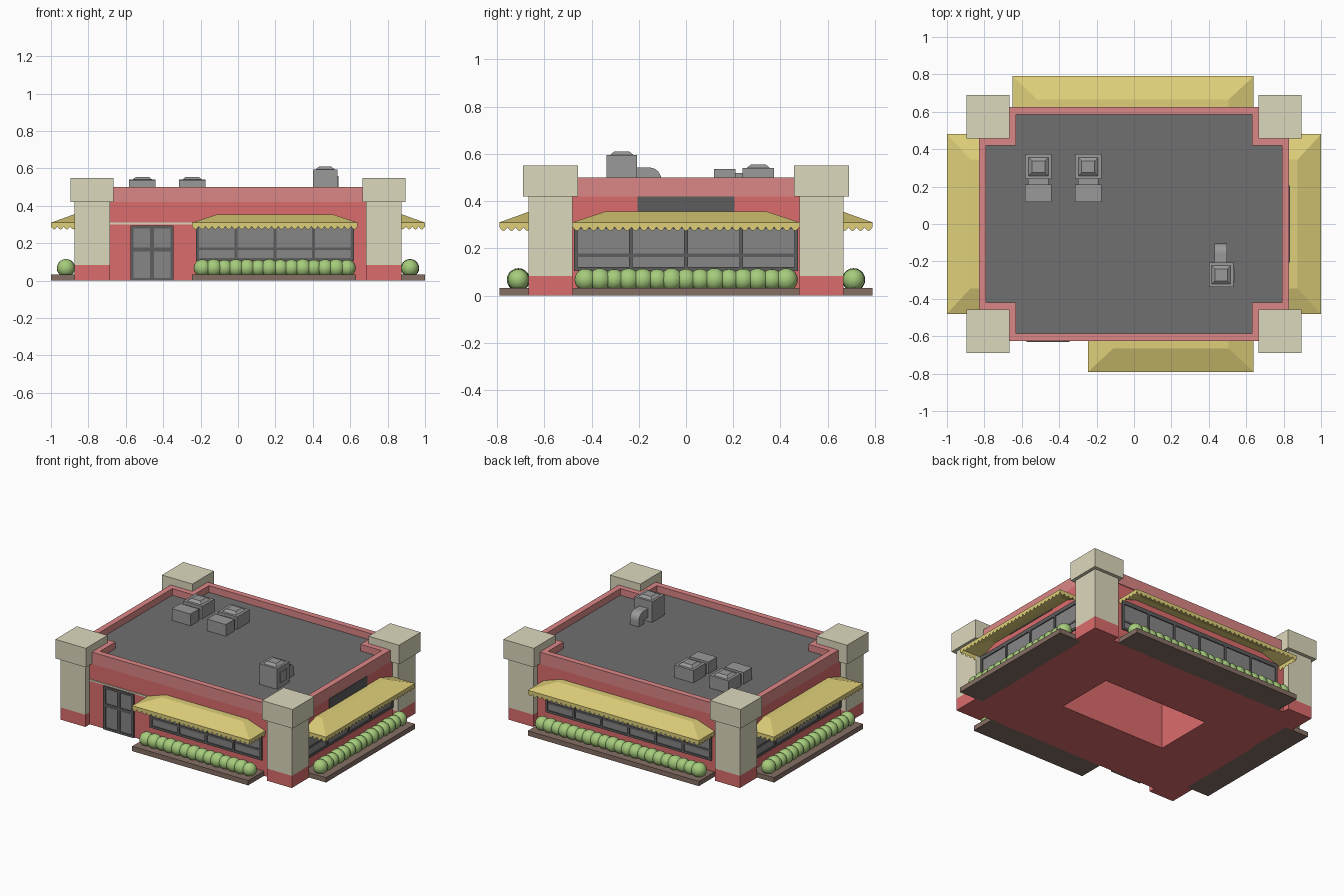
import bpy, bmesh, math
from mathutils import Matrix, Vector

if "Cube" in bpy.data.objects:
    bpy.data.objects.remove(bpy.data.objects["Cube"])


def material(name, r, g, b):
    m = bpy.data.materials.new(name)
    m.diffuse_color = (r, g, b, 1)
    m.use_nodes = True
    m.node_tree.nodes["Principled BSDF"].inputs["Base Color"].default_value = m.diffuse_color
    return m


RED = material("red_wall", .72, .15, .15)
PINK = material("pink_parapet", .71, .24, .24)
BEIGE = material("beige_stone", .72, .69, .51)
YELLOW = material("yellow_canvas", .73, .62, .19)
GREEN = material("leaf_green", .38, .6, .2)
BROWN = material("brown_planter", .24, .16, .13)
ROOF = material("roof_grey", .16, .16, .16)
GLASS = material("glass_grey", .24, .24, .24)
FRAME = material("frame_grey", .11, .11, .11)
METAL = material("metal_grey", .32, .32, .32)
I = Matrix.Identity(4)


def finish(name, bm, mat, m=I, recalc=True):
    if recalc:
        bmesh.ops.recalc_face_normals(bm, faces=bm.faces)
    me = bpy.data.meshes.new(name)
    bm.to_mesh(me)
    bm.free()
    me.transform(m)
    me.materials.append(mat)
    ob = bpy.data.objects.new(name, me)
    bpy.context.collection.objects.link(ob)
    return ob


def add_box(bm, x0, x1, y0, y1, z0, z1, taper=0):
    r = bmesh.ops.create_cube(bm, size=1)
    for v in r["verts"]:
        t = taper if v.co.z > 0 else 0
        v.co = (x0 + t if v.co.x < 0 else x1 - t,
                y0 + t if v.co.y < 0 else y1 - t,
                z0 if v.co.z < 0 else z1)


def boxes(name, specs, mat, m=I):
    bm = bmesh.new()
    for s in specs:
        add_box(bm, *s)
    return finish(name, bm, mat, m)


def prism(name, poly, z0, z1, mat, m=I):
    bm = bmesh.new()
    f = bm.faces.new([bm.verts.new((x, y, z0)) for x, y in poly])
    r = bmesh.ops.extrude_face_region(bm, geom=[f])
    for v in r["geom"]:
        if isinstance(v, bmesh.types.BMVert):
            v.co.z = z1
    if f.is_valid is False or len(bm.faces) < len(poly) + 2:
        bm.faces.new([v for v in bm.verts if v.co.z == z0][:len(poly)])
    return finish(name, bm, mat, m)


def cross(X, Y, nx, ny):
    return [(-nx, -Y), (nx, -Y), (nx, -ny), (X, -ny), (X, ny), (nx, ny),
            (nx, Y), (-nx, Y), (-nx, ny), (-X, ny), (-X, -ny), (-nx, -ny)]


# Walls: cross-shaped block, hollow recess underneath
walls = prism("walls", cross(.83, .62, .685, .48), 0, .42, RED)
cut = boxes("recess_cutter", [(-.4, .4, -.207, .207, -.1, .38)], RED)
mod = walls.modifiers.new("recess", "BOOLEAN")
mod.operation, mod.object, mod.solver = "DIFFERENCE", cut, "EXACT"
bpy.context.view_layer.objects.active = walls
bpy.ops.object.modifier_apply(modifier="recess")
bpy.data.objects.remove(cut)

# Parapet ring and sunken roof
outer, inner = cross(.83, .625, .67, .46), cross(.79, .585, .63, .42)
bm = bmesh.new()
loops = [[bm.verts.new((x, y, z)) for x, y in p]
         for p, z in ((outer, .42), (outer, .5), (inner, .5), (inner, .42))]
for k in range(4):
    a, b = loops[k], loops[(k + 1) % 4]
    for i in range(12):
        j = (i + 1) % 12
        bm.faces.new((a[i], a[j], b[j], b[i]))
finish("parapet", bm, PINK)
prism("roof_deck", inner, .42, .455, ROOF)

# Corner pillars
for sx in (-1, 1):
    for sy in (-1, 1):
        m = Matrix.Diagonal((sx, sy, 1, 1))

        def part(name, x0, x1, y0, y1, z0, z1, mat):
            xs, ys = sorted((sx * x0, sx * x1)), sorted((sy * y0, sy * y1))
            boxes(name, [(*xs, *ys, z0, z1)], mat)
        part("pillar_base", .685, .873, .48, .667, 0, .083, RED)
        part("pillar_shaft", .685, .873, .48, .667, .083, .42, BEIGE)
        part("pillar_cap", .665, .895, .458, .69, .42, .55, BEIGE)


def awning(name, a, b, w, m):
    o, t = w + .17, .135
    bm = bmesh.new()
    V = lambda x, y, z: bm.verts.new((x, -y, z))
    low = [V(a, w, .31), V(a, o, .31), V(b, o, .31), V(b, w, .31)]
    top = [V(a + t, w, .355), V(a + t, w + .045, .355),
           V(b - t, w + .045, .355), V(b - t, w, .355)]
    for i in range(3):
        bm.faces.new((low[i], low[i + 1], top[i + 1], top[i]))
    bm.faces.new(top)
    # scalloped valance on the three free edges
    for i in range(3):
        p, q = low[i].co.copy(), low[i + 1].co.copy()
        bumps = max(3, round((q - p).length / .036))
        prev = None
        for k in range(bumps * 6 + 1):
            c = p.lerp(q, k / (bumps * 6))
            d = .02 + .016 * abs(math.sin(math.pi * k / 6))
            cur = (bm.verts.new(c), bm.verts.new(c - Vector((0, 0, d))))
            if prev:
                bm.faces.new((prev[0], prev[1], cur[1], cur[0]))
            prev = cur
    bmesh.ops.remove_doubles(bm, verts=bm.verts, dist=1e-5)
    finish(name, bm, YELLOW, m)


def window_row(name, a, b, w, n, m):
    boxes(name + "_glass", [(a, b, -w - .003, -w + .01, .105, .312)], GLASS, m)
    y = (-w - .01, -w + .01)
    bars = [(a, b, *y, .105, .12), (a, b, *y, .285, .312),
            (a, b, -w - .006, -w, .163, .178)]
    for i in range(n + 1):
        c = a + .008 + (b - a - .016) * i / n
        bars.append((c - .008, c + .008, *y, .12, .285))
    boxes(name + "_frame", bars, FRAME, m)


def hedge(name, a, b, w, m):
    bm = bmesh.new()
    n = round((b - a) / .059)
    for i in range(n + 1):
        r = .047 + .002 * math.sin(i * 2.3)
        bmesh.ops.create_uvsphere(
            bm, u_segments=16, v_segments=10, radius=r,
            matrix=Matrix.Translation((a + (b - a) * i / n, -w - .09, .067)))
    for f in bm.faces:
        f.smooth = True
    finish(name, bm, GREEN, m)


# Four sides: local -y points outward
for side, turn, a, b, w, panes in (("front", 0, -.245, .64, .62, 4),
                                   ("right", 1, -.48, .48, .83, 4),
                                   ("back", 2, -.64, .65, .62, 6),
                                   ("left", 3, -.48, .48, .83, 4)):
    m = Matrix.Rotation(turn * math.pi / 2, 4, "Z")
    awning(side + "_awning", a, b, w, m)
    e = 0.02 if turn % 2 == 0 else .005
    window_row(side + "_window", a + e, b - e, w, panes, m)
    boxes(side + "_planter", [(a, b - .01 * (turn == 0), -w - .17, -w + .01, 0, .033)], BROWN, m)
    hedge(side + "_hedge", a + .055, b - .055, w, m)

# Blank panel above the right awning
boxes("right_wall_panel", [(.82, .833, -.205, .205, .35, .42)], FRAME)

# Double door and the trim above it
boxes("door_glass", [(-.575, -.345, -.624, -.61, 0, .295)], GLASS)
y = (-.631, -.61)
bars = [(c - .008, c + .008, *y, 0, .295) for c in (-.567, -.353)]
bars += [(-.47, -.45, *y, 0, .295), (-.575, -.345, *y, .28, .295),
         (-.575, -.345, *y, 0, .015), (-.56, -.36, -.628, -.61, .155, .178)]
boxes("door_frame", bars, FRAME)
boxes("door_trim", [(-.685, -.235, -.626, -.61, .3, .31)], BEIGE)

# Low roof units with a duct to a second housing
for x in (-.511, -.245):
    boxes("roof_unit", [(x - .071, x + .071, .24, .373, .45, .54),
                        (x - .053, x + .053, .257, .356, .54, .555, .018),
                        (x - .055, x + .055, .2, .25, .45, .52),
                        (x - .071, x + .071, .118, .21, .45, .535)], METAL)

# Tall roof vent with an elbow pipe
boxes("roof_vent", [(.4, .532, -.337, -.207, .45, .595),
                    (.415, .517, -.322, -.222, .595, .61, .018),
                    (.53, .537, -.307, -.237, .49, .56)], METAL)
arc = [(math.cos(t * math.pi / 12), math.sin(t * math.pi / 12)) for t in range(7)]
prof = [(-.21, .542)] + [(-.155 + .05 * c, .492 + .05 * s) for c, s in reversed(arc)]
prof += [(-.105, .45), (-.16, .45), (-.16, .482), (-.21, .482)]
# profile (y, z) laid into the y-z plane and extruded along x
to_yz = Matrix(((0, 0, 1, 0), (1, 0, 0, 0), (0, 1, 0, 0), (0, 0, 0, 1)))
prism("vent_elbow", prof, .43, .497, METAL, to_yz)
